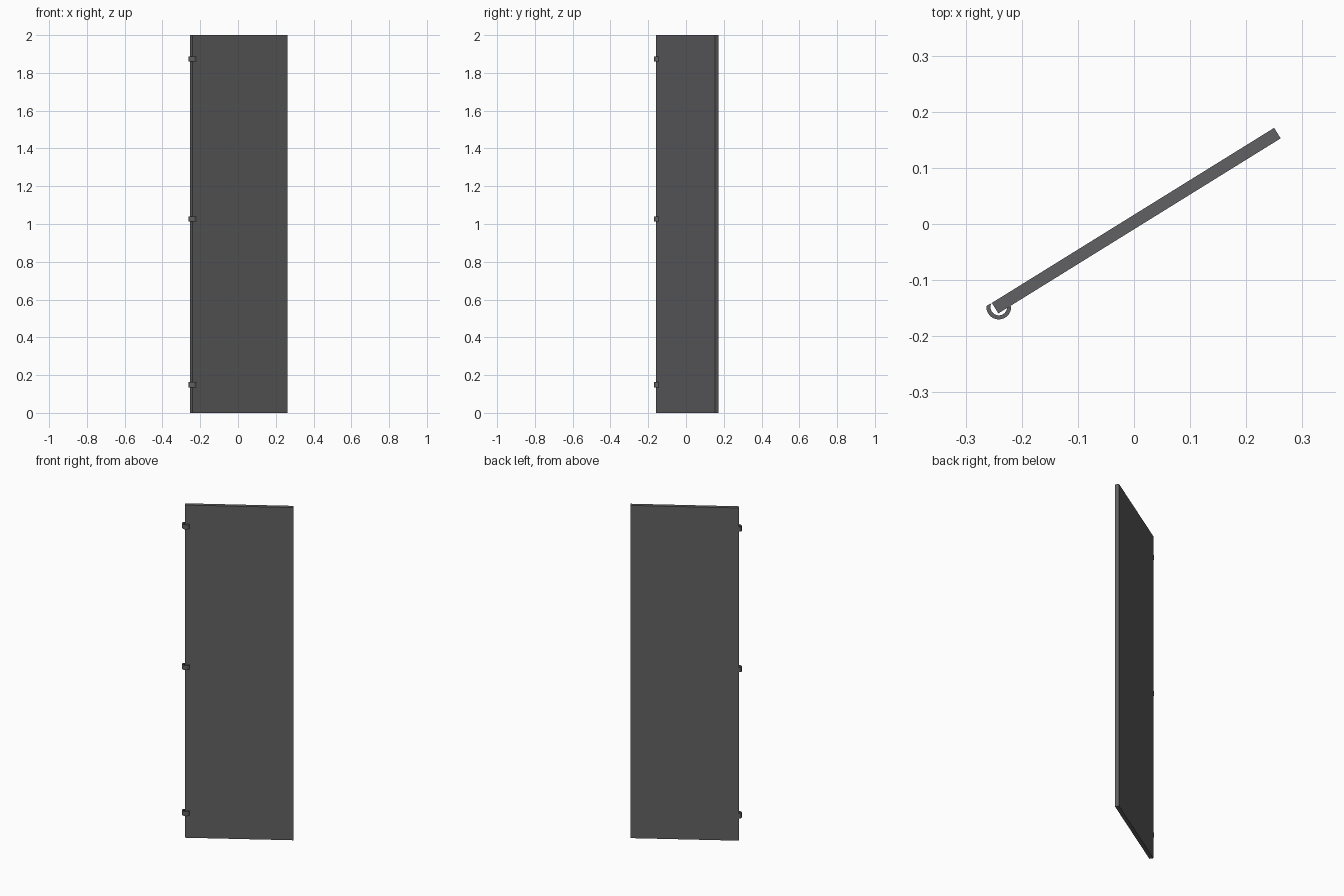
import bpy, bmesh
from math import radians, cos, sin

if "Cube" in bpy.data.objects:
    bpy.data.objects.remove(bpy.data.objects["Cube"])


def material(name, rgb):
    m = bpy.data.materials.new(name)
    m.diffuse_color = (*rgb, 1)
    m.use_nodes = True
    m.node_tree.nodes["Principled BSDF"].inputs["Base Color"].default_value = m.diffuse_color
    return m


def prism(name, outline, z0, z1, mat):
    """Extrude a flat outline from z0 up to z1."""
    bm = bmesh.new()
    face = bm.faces.new([bm.verts.new((x, y, z0)) for x, y in outline])
    top = bmesh.ops.extrude_face_region(bm, geom=[face])
    verts = [v for v in top["geom"] if isinstance(v, bmesh.types.BMVert)]
    bmesh.ops.translate(bm, verts=verts, vec=(0, 0, z1 - z0))
    bmesh.ops.recalc_face_normals(bm, faces=bm.faces)
    me = bpy.data.meshes.new(name)
    bm.to_mesh(me)
    bm.free()
    me.materials.append(mat)
    ob = bpy.data.objects.new(name, me)
    bpy.context.collection.objects.link(ob)
    return ob


dark = material("dark_grey", (0.12, 0.12, 0.125))

# Door panel, swung open about the vertical axis
ANGLE, HALF_L, HALF_T = radians(31.8), 0.296, 0.011
c, s = cos(ANGLE), sin(ANGLE)
CX, CY = 0.004, 0.006
corners = [(-HALF_L, -HALF_T), (HALF_L, -HALF_T), (HALF_L, HALF_T), (-HALF_L, HALF_T)]
prism("door_panel", [(CX + c * u - s * v, CY + s * u + c * v) for u, v in corners], 0, 2, dark)


# Hinges: C-shaped clips wrapped round the near edge of the panel
def arc(r, a0, a1, n=20):
    steps = [radians(a0 + (a1 - a0) * i / n) for i in range(n + 1)]
    return [(-0.241 + r * cos(a), -0.148 + r * sin(a)) for a in steps]


clip = arc(0.022, 175, 365) + arc(0.0148, 354, 151)
for label, z in (("lower", 0.149), ("middle", 1.027), ("upper", 1.873)):
    hinge = prism(label + "_hinge", clip, z - 0.014, z + 0.014, dark)
    bpy.context.view_layer.objects.active = hinge
    hinge.select_set(True)
    bpy.ops.object.shade_smooth_by_angle(angle=radians(30))
    hinge.select_set(False)
